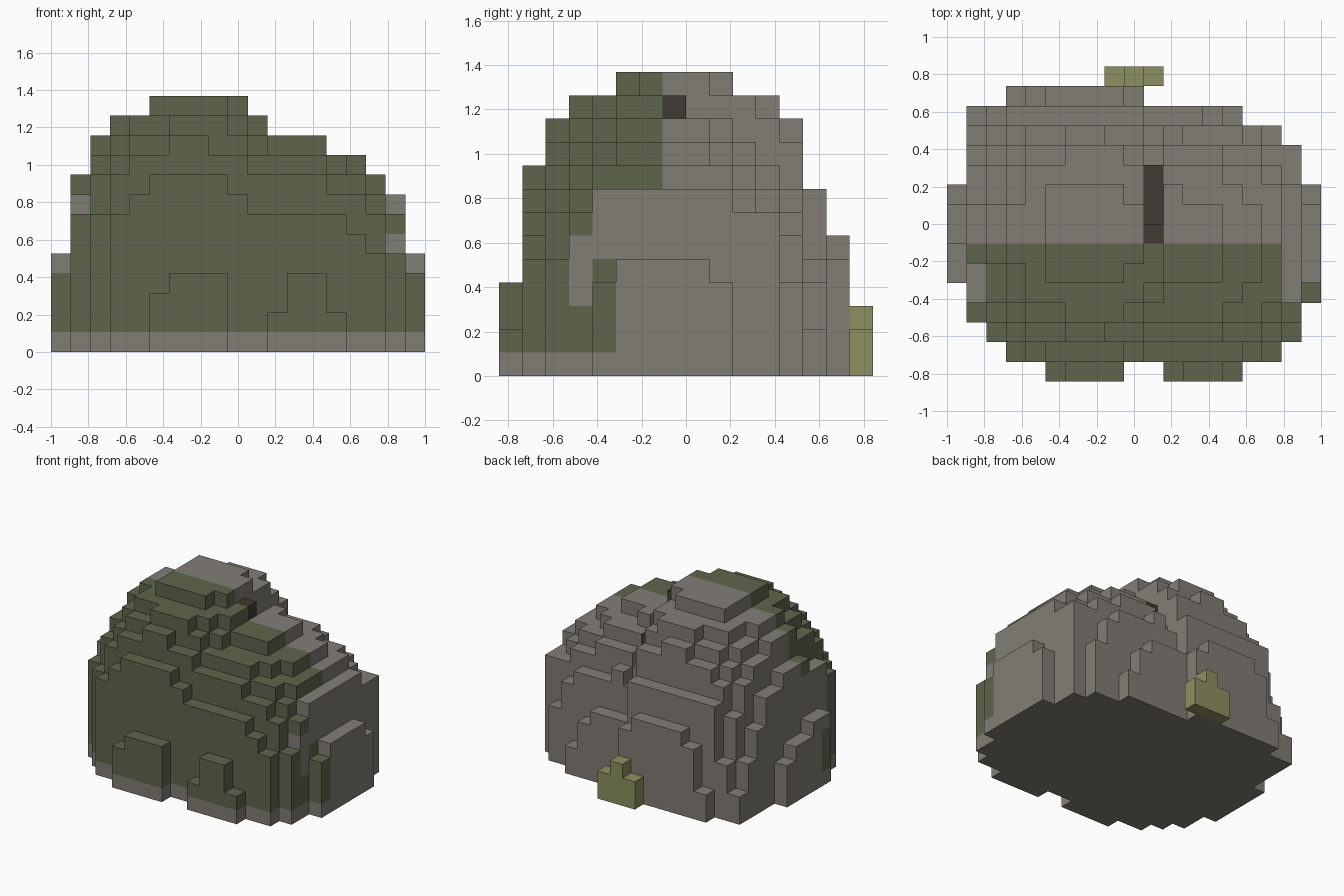
import bpy
import bmesh
from mathutils import Vector

cube = bpy.data.objects.get("Cube")
if cube:
    bpy.data.objects.remove(cube)

NX, NY = 19, 16
SIZE = 2 / NX
ORIGIN = Vector((-1, -NY * SIZE / 2, 0))


def make_material(name, color):
    mat = bpy.data.materials.new(name)
    mat.use_nodes = True
    rgba = (*color, 1)
    mat.diffuse_color = rgba
    mat.node_tree.nodes["Principled BSDF"].inputs["Base Color"].default_value = rgba
    return mat


stone = make_material("grey stone", (0.222, 0.205, 0.180))
moss = make_material("dark moss", (0.113, 0.130, 0.075))
shadow = make_material("dark crevice", (0.051, 0.042, 0.034))
tuft_green = make_material("olive tuft", (0.265, 0.278, 0.115))
STONE, MOSS, CREVICE = range(3)

# Directions, each with the corners of that side of a unit block
SIDES = [
    ((1, 0, 0), [(1, 0, 0), (1, 1, 0), (1, 1, 1), (1, 0, 1)]),
    ((-1, 0, 0), [(0, 0, 0), (0, 0, 1), (0, 1, 1), (0, 1, 0)]),
    ((0, 1, 0), [(0, 1, 0), (0, 1, 1), (1, 1, 1), (1, 1, 0)]),
    ((0, -1, 0), [(0, 0, 0), (1, 0, 0), (1, 0, 1), (0, 0, 1)]),
    ((0, 0, 1), [(0, 0, 1), (1, 0, 1), (1, 1, 1), (0, 1, 1)]),
    ((0, 0, -1), [(0, 0, 0), (0, 1, 0), (1, 1, 0), (1, 0, 0)]),
]


def build_blocks(name, cells, materials):
    """Skin a set of blocks, keeping only the outer faces."""
    bm = bmesh.new()
    corners = {}

    def corner(p):
        if p not in corners:
            corners[p] = bm.verts.new(ORIGIN + Vector(p) * SIZE)
        return corners[p]

    for (i, j, k), slot in cells.items():
        for (a, b, c), quad in SIDES:
            if (i + a, j + b, k + c) not in cells:
                face = bm.faces.new([corner((i + u, j + v, k + w)) for u, v, w in quad])
                face.material_index = slot
    bmesh.ops.dissolve_limit(bm, angle_limit=0.01, verts=bm.verts[:], edges=bm.edges[:],
                             delimit={'MATERIAL', 'NORMAL'})
    mesh = bpy.data.meshes.new(name)
    bm.to_mesh(mesh)
    bm.free()
    for mat in materials:
        mesh.materials.append(mat)
    obj = bpy.data.objects.new(name, mesh)
    bpy.context.collection.objects.link(obj)
    return obj


def lump(i, j, cx, cy, rx, ry, top):
    """Height in blocks of a blunt dome over column i, j."""
    d = abs((i + 0.5 - cx) / rx) ** 2.45 + abs((j + 0.5 - cy) / ry) ** 2.45
    return int(top * max(0, 1 - d) ** 0.5 + 0.5)


# First and last column of each row, from front to back
ROWS = [(5, 14), (3, 16), (2, 17), (1, 17), (1, 18)] + [(0, 18)] * 5 + \
       [(1, 17), (1, 17), (1, 16), (1, 14), (3, 9)]
# Front toes, the split between the two lumps, and the steep flank
TOES = {5: 3, 9: 0, 10: 0, 11: 2, 14: 2}
SPLIT = {7: 12, 8: 10, 9: 10, 10: 10, 11: 8, 12: 7, 13: 5}
FLANK = {2: 5, 3: 7, 10: 7, 11: 7}
# Single worn or raised columns
LEDGES = {(16, 1): 5, (1, 3): 7, (14, 13): 2, (12, 13): 5,
          (0, 9): 3, (0, 8): 4, (0, 7): 4}


def column_height(i, j):
    if (i, j) in LEDGES:
        return LEDGES[i, j]
    if i == 10 and j in SPLIT:
        return SPLIT[j]
    if i == 17:
        return FLANK.get(j, 8)
    if j == 13 and 3 <= i <= 9:
        return 8
    h = max(lump(i, j, 7.1, 7.5, 7.1, 7.7, 13.06),
            lump(i, j, 12.5, 7, 6.6, 7, 10.78), 2)
    return min(h, TOES.get(i, 4)) if j == 0 else h


def block_slot(i, j, k):
    """Moss covers the front, reaching further back near the top."""
    if i == 10 and 7 <= j <= 10 and k >= 8:
        return CREVICE
    if k == 0:
        return STONE
    middle = 3 if i > 9 else 4
    reach = 5 if k < 3 else middle if k < 6 else 4 if k < 8 else 7
    fringe = (i >= 17 and j == 4 and k in (3, 4)) or (i == 0 and j == 5 and k < 4)
    return MOSS if j < reach or fringe else STONE


# Boulder
boulder = {}
for j, (first, last) in enumerate(ROWS):
    for i in range(first, last + 1):
        for k in range(column_height(i, j)):
            boulder[i, j, k] = block_slot(i, j, k)
build_blocks("boulder", boulder, [stone, moss, shadow])

# Small plant tuft at the back
tuft = {(i, 15, k): 0 for i, h in ((8, 2), (9, 3), (10, 2)) for k in range(h)}
build_blocks("grass_tuft", tuft, [tuft_green])
